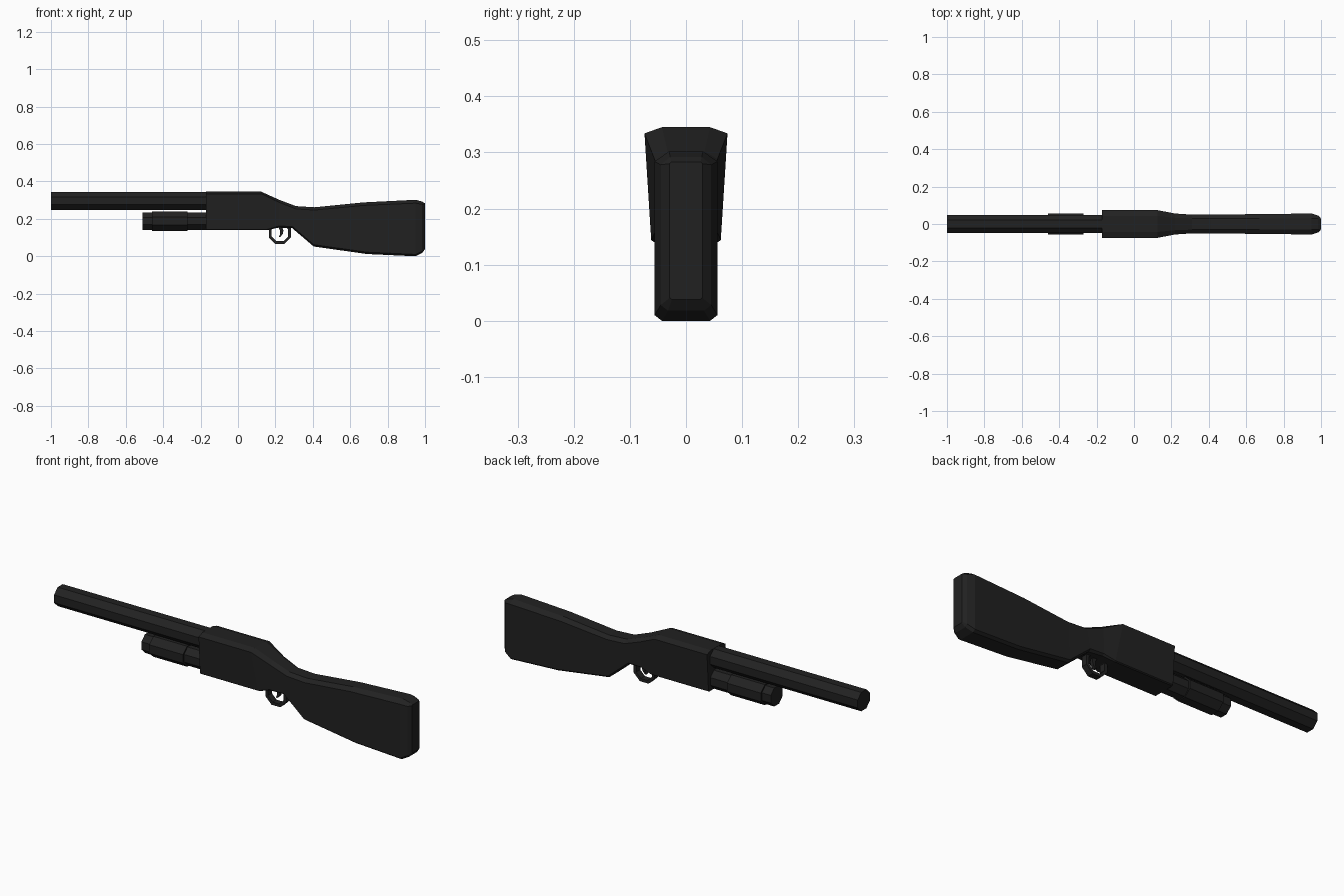
import bpy, bmesh, math
from mathutils import Matrix, Vector

cube = bpy.data.objects.get("Cube")
if cube:
    bpy.data.objects.remove(cube, do_unlink=True)

black = bpy.data.materials.new("matte black")
black.use_nodes = True
color = (0.0155, 0.0155, 0.0155, 1)
black.diffuse_color = color
bsdf = next(n for n in black.node_tree.nodes if n.type == 'BSDF_PRINCIPLED')
bsdf.inputs["Base Color"].default_value = color
bsdf.inputs["Roughness"].default_value = 0.8


def finish(name, bm):
    bmesh.ops.recalc_face_normals(bm, faces=bm.faces[:])
    mesh = bpy.data.meshes.new(name)
    bm.to_mesh(mesh)
    bm.free()
    mesh.materials.append(black)
    obj = bpy.data.objects.new(name, mesh)
    bpy.context.scene.collection.objects.link(obj)
    return obj


def loft(name, rings, closed=False):
    """Skin a row of equal rings, capped at the ends unless closed."""
    bm = bmesh.new()
    rows = [[bm.verts.new(p) for p in ring] for ring in rings]
    pairs = list(zip(rows, rows[1:]))
    if closed:
        pairs.append((rows[-1], rows[0]))
    for a, b in pairs:
        for i in range(len(a)):
            j = (i + 1) % len(a)
            bm.faces.new((a[i], a[j], b[j], b[i]))
    if not closed:
        bm.faces.new(rows[0])
        bm.faces.new(rows[-1])
    return finish(name, bm)


def section(xt, zt, xb, zb, wt, wb, flat, drop, trim):
    """Chamfered cross-section; top and bottom may sit at different x."""
    side = [(xt, flat, zt), (xt, wt, zt - drop),
            (xb, wb, zb + trim), (xb, wb - trim * 1.3, zb)]
    return side + [(x, -y, z) for x, y, z in reversed(side)]


def tube(name, x0, x1, z, half_y, half_z, sides=8):
    """Faceted cylinder along x with flats at top and bottom."""
    grow = 1 / math.cos(math.pi / sides)
    angles = [2 * math.pi * (i + 0.5) / sides for i in range(sides)]
    return loft(name, [[(x, half_y * grow * math.cos(a), z + half_z * grow * math.sin(a))
                        for a in angles] for x in (x0, x1)])


# Receiver flowing through the grip into the butt stock
loft("receiver_and_stock", [
    section(-0.17, 0.345, -0.17, 0.14, 0.074, 0.062, 0.043, 0.011, 0.004),
    section(0.125, 0.345, 0.157, 0.14, 0.074, 0.062, 0.043, 0.011, 0.004),
    section(0.22, 0.302, 0.215, 0.153, 0.056, 0.054, 0.033, 0.014, 0.008),
    section(0.31, 0.268, 0.29, 0.15, 0.050, 0.050, 0.030, 0.015, 0.010),
    section(0.41, 0.262, 0.405, 0.052, 0.050, 0.050, 0.030, 0.015, 0.010),
    section(0.67, 0.288, 0.69, 0.012, 0.053, 0.053, 0.030, 0.016, 0.010),
    section(0.95, 0.302, 0.95, 0.0, 0.056, 0.056, 0.030, 0.018, 0.010),
    section(0.985, 0.292, 0.985, 0.018, 0.045, 0.045, 0.028, 0.014, 0.010),
    section(1.0, 0.283, 1.0, 0.038, 0.029, 0.029, 0.026, 0.003, 0.003),
])

# Barrel, magazine tube and sliding fore-end
tube("barrel", -1.0, -0.16, 0.296, 0.049, 0.048)
tube("magazine_tube", -0.51, -0.16, 0.188, 0.047, 0.047)
tube("fore_end", -0.46, -0.27, 0.188, 0.056, 0.052)

# Trigger guard: eight-sided hoop with a rectangular section
hoop = []
for i in range(8):
    a = math.pi / 4 * (i + 0.5)
    hoop.append([(0.224 + r * math.cos(a), y, 0.125 + r * math.sin(a))
                 for r, y in ((0.064, 0.016), (0.064, -0.016), (0.048, -0.016), (0.048, 0.016))])
loft("trigger_guard", hoop, closed=True)

# Curved trigger tapering to its tip
path = [(0.222, 0.165, 0.012), (0.234, 0.138, 0.009), (0.232, 0.118, 0.007), (0.222, 0.104, 0.004)]
loft("trigger", [[(x - t, -0.008, z), (x + t, -0.008, z), (x + t, 0.008, z), (x - t, 0.008, z)]
                 for x, z, t in path])
